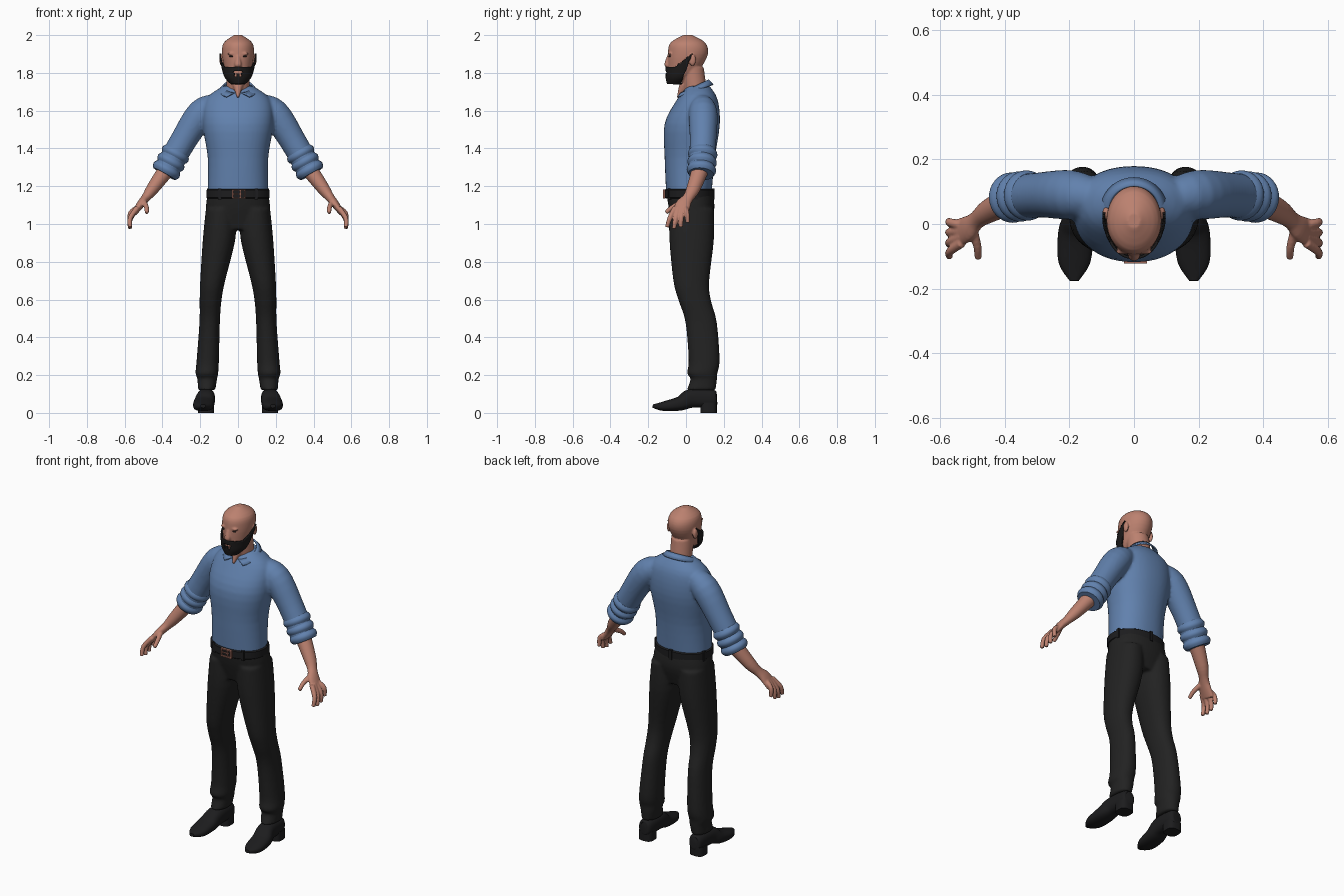
import bpy, bmesh, math
from mathutils import Vector, Matrix

cube = bpy.data.objects.get("Cube")
if cube:
    bpy.data.objects.remove(cube, do_unlink=True)


def material(name, red, green, blue):
    mat = bpy.data.materials.new(name)
    mat.use_nodes = True
    colour = (red, green, blue, 1)
    mat.diffuse_color = colour
    shader = mat.node_tree.nodes["Principled BSDF"]
    shader.inputs["Base Color"].default_value = colour
    shader.inputs["Roughness"].default_value = .8
    return mat


skin = material("skin", .5, .22, .16)
blue_cloth = material("blue_cloth", .12, .22, .42)
black_cloth = material("black_cloth", .016, .016, .016)
black_leather = material("black_leather", .012, .012, .013)
dark_hair = material("dark_hair", .012, .011, .011)
copper = material("copper", .36, .15, .11)
dark_eye = material("dark_eye", .03, .02, .02)


def refine(rows, steps):
    """Smooth curve through rows of numbers."""
    out, last = [], len(rows) - 1
    for i in range(last):
        before, start, end, after = rows[max(i - 1, 0)], rows[i], rows[i + 1], rows[min(i + 2, last)]
        for k in range(steps):
            t = k / steps
            out.append([b + t * (c - a + t * (2 * a - 5 * b + 4 * c - d + t * (3 * (b - c) + d - a))) / 2
                        for a, b, c, d in zip(before, start, end, after)])
    return out + [list(rows[-1])]


def superpower(value, power):
    return math.copysign(abs(value) ** (2 / power), value)


def loft(bm, rows, segments=32, steps=4, power=2, depth_axis=(0, 1, 0), upright=False, side=1):
    """Closed skin through rings of x, y, z, half width and (if it differs) half depth."""
    rows = refine(rows, steps)
    centres = [Vector(row[:3]) for row in rows]
    depth_axis = Vector(depth_axis)
    rings = []
    for i, (centre, row) in enumerate(zip(centres, rows)):
        along = Vector((0, 0, 1))
        if not upright:
            following = centres[min(i + 1, len(centres) - 1)]
            along = (following - centres[max(i - 1, 0)]).normalized()
        deep = (depth_axis - along * depth_axis.dot(along)).normalized()
        wide = deep.cross(along)
        ring = []
        for k in range(segments):
            angle = math.tau * k / segments
            point = (centre + wide * row[3] * superpower(math.cos(angle), power)
                     + deep * row[-1] * superpower(math.sin(angle), power))
            ring.append(bm.verts.new((point.x * side, point.y, point.z)))
        rings.append(ring)
    for lower, upper in zip(rings, rings[1:]):
        for k in range(segments):
            n = (k + 1) % segments
            bm.faces.new((lower[k], lower[n], upper[n], upper[k]))
    bm.faces.new(rings[0])
    bm.faces.new(rings[-1])


def column(bm, rows, **options):
    """Upright loft on the middle plane; rows hold y, z, half width, half depth."""
    loft(bm, [(0, *row) for row in rows], upright=True, **options)


def placed(centre, size):
    return Matrix.Translation(centre) @ Matrix.Diagonal((*size, 1))


def ball(bm, centre, size):
    bmesh.ops.create_uvsphere(bm, u_segments=20, v_segments=12, radius=1, matrix=placed(centre, size))


def box(bm, centre, size):
    bmesh.ops.create_cube(bm, size=1, matrix=placed(centre, size))


def finish(name, bm, mat, voxel=0, thickness=0):
    """Turn a bmesh into an object; a voxel size fuses its pieces into one skin."""
    bmesh.ops.recalc_face_normals(bm, faces=bm.faces)
    mesh = bpy.data.meshes.new(name)
    bm.to_mesh(mesh)
    bm.free()
    mesh.materials.append(mat)
    mesh.shade_smooth()
    mesh.set_sharp_from_angle(angle=math.radians(45))
    part = bpy.data.objects.new(name, mesh)
    bpy.context.collection.objects.link(part)
    if voxel:
        fuse = part.modifiers.new("fuse", "REMESH")
        fuse.mode = "VOXEL"
        fuse.voxel_size = voxel
        fuse.use_smooth_shade = True
        relax = part.modifiers.new("relax", "SMOOTH")
        relax.factor = .5
        relax.iterations = 3
    if thickness:
        part.modifiers.new("thickness", "SOLIDIFY").thickness = thickness


sides = {"left": 1, "right": -1}

# Shirt: torso and sleeves fused
bm = bmesh.new()
column(bm, [(.015, 1.16, .16, .12), (.02, 1.35, .16, .133), (.033, 1.53, .187, .146),
            (.06, 1.66, .17, .107), (.065, 1.73, .08, .06)], segments=48, power=2.2)
for side in sides.values():
    loft(bm, [(.1, .08, 1.64, .05), (.19, .09, 1.59, .076), (.29, .09, 1.44, .07),
              (.38, .08, 1.28, .068)], side=side)
finish("shirt", bm, blue_cloth, voxel=.009)

# Rolled sleeve ends with bulging folds
fold_start, fold_end = Vector((.32, .09, 1.39)), Vector((.39, .08, 1.265))
folds = 3
for name, side in sides.items():
    bm = bmesh.new()
    stops = [k / (folds * 4) for k in range(folds * 4 + 1)]
    loft(bm, [(*fold_start.lerp(fold_end, t), .067 + .011 * abs(math.sin(math.pi * folds * t)))
              for t in stops], steps=2, side=side)
    finish(name + "_rolled_sleeve", bm, blue_cloth)

# Collar: a band around the neck whose lower edge stops short, leaving two points
bm = bmesh.new()
band = []
turns = 48
for k in range(turns + 1):
    t = k / turns
    upper = .25 + (math.tau - .5) * t
    lower = .63 + (math.tau - 1.26) * t
    band.append((
        bm.verts.new((.08 * math.sin(upper), .045 - .075 * math.cos(upper), 1.73 - .035 * math.cos(upper))),
        bm.verts.new((.105 * math.sin(lower), .04 - .105 * math.cos(lower), 1.705 - .035 * math.cos(lower)))))
for near, far in zip(band, band[1:]):
    bm.faces.new((near[0], far[0], far[1], near[1]))
finish("collar", bm, blue_cloth, thickness=.008)

# Forearms and hands
for name, side in sides.items():
    bm = bmesh.new()
    loft(bm, [(.37, .08, 1.3, .045, .046), (.45, .04, 1.19, .034, .037), (.487, .012, 1.14, .024, .029),
              (.515, -.014, 1.105, .021, .04), (.55, -.03, 1.055, .014, .044)], side=side)
    paths = [[(.5, -.015, 1.12), (.485, -.07, 1.09), (.483, -.106, 1.06)]]
    for k in range(4):
        tip = .975 + .008 * (k - 1) ** 2
        paths.append([(.533, .018 * k - .058, 1.085), (.57, .03 * k - .085, tip + .05),
                      (.572, .036 * k - .1, tip)])
    for path in paths:
        loft(bm, [(*point, .015 - .002 * i) for i, point in enumerate(path)], segments=14, side=side)
    finish(name + "_forearm_and_hand", bm, skin, voxel=.0045)

# Head, neck, nose, ears and brow
skull = [(-.055, 1.75, .028, .033), (-.032, 1.78, .056, .062), (-.01, 1.82, .07, .085),
         (.01, 1.9, .085, .106), (.01, 1.96, .075, .092), (.01, 2, .02, .024)]
bm = bmesh.new()
column(bm, skull, segments=48)
column(bm, [(.055, 1.67, .062, .06), (.03, 1.83, .062, .064)])
column(bm, [(-.04, 1.67, .005, .01), (-.005, 1.74, .03, .03)])
column(bm, [(-.093, 1.89, .008, .008), (-.102, 1.845, .018, .013), (-.096, 1.83, .013, .01)], segments=16)
for side in sides.values():
    ball(bm, (.087 * side, .034, 1.868), (.011, .019, .032))
    ball(bm, (.034 * side, -.086, 1.902), (.024, .009, .006))
finish("head", bm, skin, voxel=.005)


# Beard: a shell over the jaw, open around the mouth
def bearded(face):
    x, y, z = face.calc_center_median()
    below_cheek = z < 1.833 + max(0, y + .055) * .8
    before_ear = y < (z - 1.755) * .42 - .028
    lips = math.hypot(x / .025, (z - 1.803) / .007) < 1
    chin_gap = .006 < abs(x) < .017 and 1.783 < z < 1.8
    return below_cheek and before_ear and not (y < 0 and (lips or chin_gap))


bm = bmesh.new()
grow = .006
column(bm, [(y, z - grow / 2, wide + grow, deep + grow) for y, z, wide, deep in skull[:5]],
       segments=112, steps=14)
bare = [face for face in bm.faces if not bearded(face)]
bmesh.ops.delete(bm, geom=bare, context="FACES")
finish("beard", bm, dark_hair, thickness=.008)

# Eyes
for name, side in sides.items():
    bm = bmesh.new()
    ball(bm, (.034 * side, -.0865, 1.888), (.014, .006, .0045))
    finish(name + "_eye", bm, dark_eye)

# Trousers: hips and legs fused
bm = bmesh.new()
column(bm, [(.018, 1.175, .157, .122), (.03, 1.08, .17, .12), (.03, .97, .15, .09)], segments=48, power=2.3)
for side in sides.values():
    loft(bm, [(.09, .03, 1.08, .08, .118), (.1, .03, .92, .086, .118), (.134, .028, .7, .066, .095),
              (.145, .045, .6, .058, .086), (.15, .08, .48, .054, .083), (.16, .096, .28, .059, .082),
              (.165, .086, .21, .06, .08), (.163, .094, .18, .052, .07), (.166, .08, .12, .046, .077)],
         power=2.2, upright=True, side=side)
finish("trousers", bm, black_cloth, voxel=.009)

# Belt with loops
bm = bmesh.new()
column(bm, [(.016, z, .161 + bulge, .124 + bulge)
            for z, bulge in ((1.135, 0), (1.14, .006), (1.18, .006), (1.185, 0))],
       segments=64, steps=1, power=2.2)
for degrees in range(18, 360, 72):
    angle = math.radians(degrees)
    box(bm, (.163 * math.cos(angle), .016 + .127 * math.sin(angle), 1.16), (.018, .018, .058))
finish("belt", bm, black_leather)

# Buckle: two rails, three bars and a tongue
bm = bmesh.new()
for z in (1.138, 1.18):
    box(bm, (.005, -.117, z), (.07, .01, .007))
for x in (-.027, .012, .037):
    box(bm, (x, -.117, 1.16), (.007, .01, .045))
box(bm, (0, -.119, 1.16), (.045, .006, .005))
finish("belt_buckle", bm, copper)

# Shoes with separate heels
for name, side in sides.items():
    bm = bmesh.new()
    loft(bm, [(.167, .163, .075, .02, .03), (.167, .145, .075, .04, .046), (.17, .03, .077, .048, .05),
              (.18, -.03, .05, .055, .038), (.185, -.12, .035, .049, .025), (.185, -.176, .036, .014, .009)],
         power=2.5, depth_axis=(0, 0, 1), side=side)
    finish(name + "_shoe", bm, black_leather)
    bm = bmesh.new()
    loft(bm, [(.17, .12, 0, .043), (.17, .12, .055, .043)], steps=1, power=3, upright=True, side=side)
    finish(name + "_heel", bm, black_leather)
